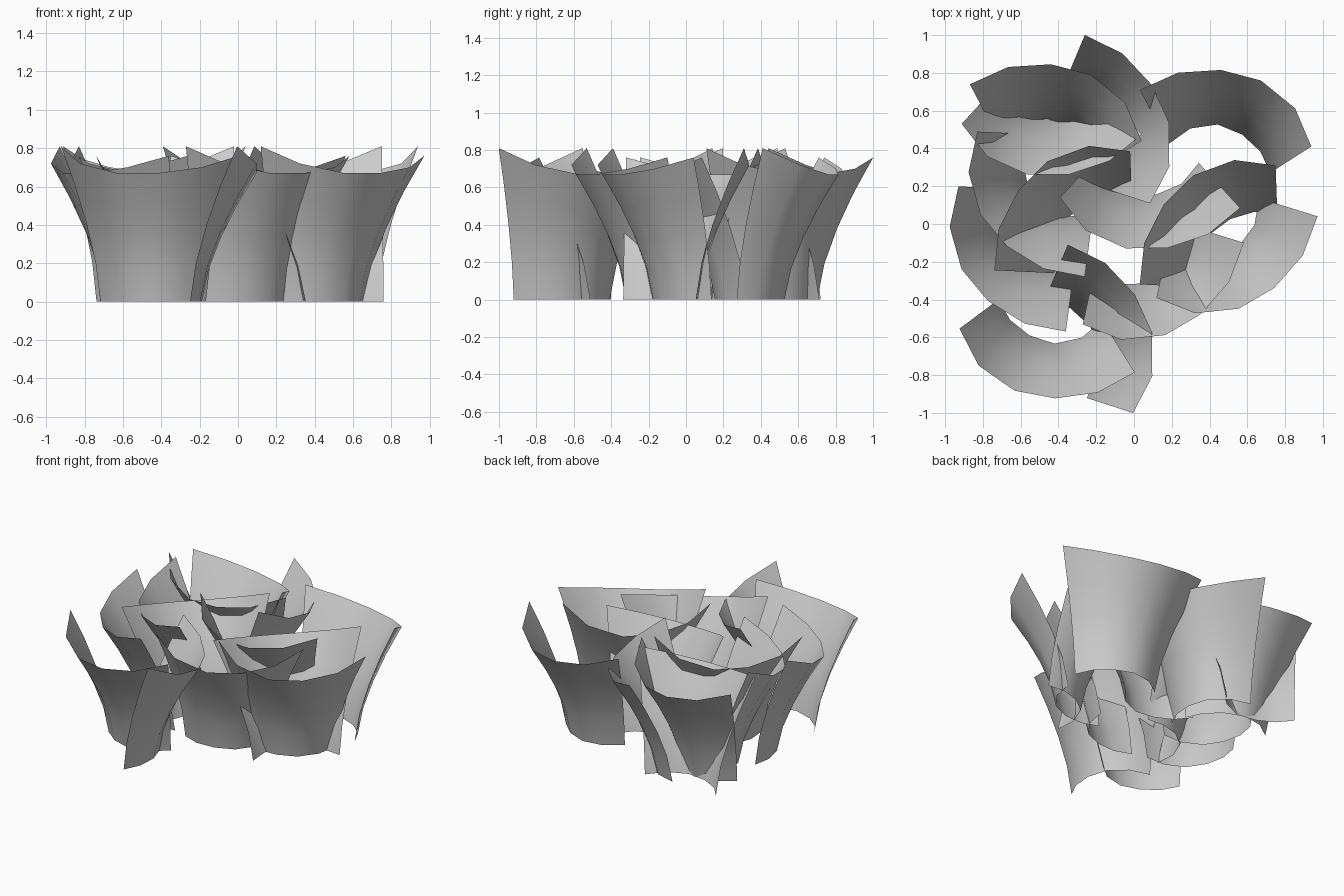
import bpy, math
from mathutils import Vector

if "Cube" in bpy.data.objects:
    bpy.data.objects.remove(bpy.data.objects["Cube"])

# Shared petal shape: (along chord, bulge, height) of rim, and (along, bulge) of base
RIM = [(-.478, 0, .76), (-.315, .15, .70), (-.103, .235, .67),
       (.115, .248, .67), (.333, .165, .72), (.478, 0, .81)]
BASE = [(-.245, -.225), (-.16, -.11), (-.03, -.045),
        (.11, -.055), (.23, -.11), (.315, -.2)]
ROWS = 4

def petal(name, start, end):
    """Curved flaring sheet whose rim corners sit at start and end (top view)."""
    a, b = Vector(start), Vector(end)
    mid = (a + b) / 2
    d = (b - a).normalized()
    n = Vector((-d.y, d.x))          # bulge lies to the left of the chord
    verts, faces = [], []
    for r in range(ROWS + 1):
        t = r / ROWS
        f = t ** 1.5                 # flare grows towards the rim
        for (x1, y1, z1), (x0, y0) in zip(RIM, BASE):
            p = mid + d * (x0 + (x1 - x0) * f) + n * (y0 + (y1 - y0) * f)
            verts.append((p.x, p.y, z1 * t))
    w = len(RIM)
    for r in range(ROWS):
        for c in range(w - 1):
            i = r * w + c
            faces.append((i, i + w, i + w + 1, i + 1))
    me = bpy.data.meshes.new(name)
    me.from_pydata(verts, [], faces)
    me.polygons.foreach_set("use_smooth", [True] * len(me.polygons))
    ob = bpy.data.objects.new(name, me)
    bpy.context.collection.objects.link(ob)

# Petal placement: rim corner to rim corner, name by position
PETALS = {
    "petal_back_right": ((.03, .71), (.94, .41)),
    "petal_back_left": ((-.87, .74), (.04, .44)),
    "petal_back_middle": ((-.26, 1.0), (.085, .11)),
    "petal_front_middle": ((-.35, -.11), (-.005, -1.0)),
    "petal_front_left": ((0, -.785), (-.92, -.555)),
    "petal_right": ((.97, .04), (.12, -.39)),
    "petal_front_right": ((.58, -.10), (-.27, -.53)),
    "petal_left": ((-.36, -.57), (-.93, .20)),
    "petal_left_inner": ((-.26, -.28), (-.83, .49)),
    "petal_centre": ((.56, .085), (-.39, .14)),
    "petal_upper_left": ((.04, .475), (-.91, .53)),
    "petal_inner_right": ((.03, -.32), (.75, .31)),
    "petal_inner_left": ((-.74, -.245), (-.02, .385)),
}
for name, (s, e) in PETALS.items():
    # order corners so that the bulge faces away from the base: checked by shared orientation
    petal(name, s, e)
